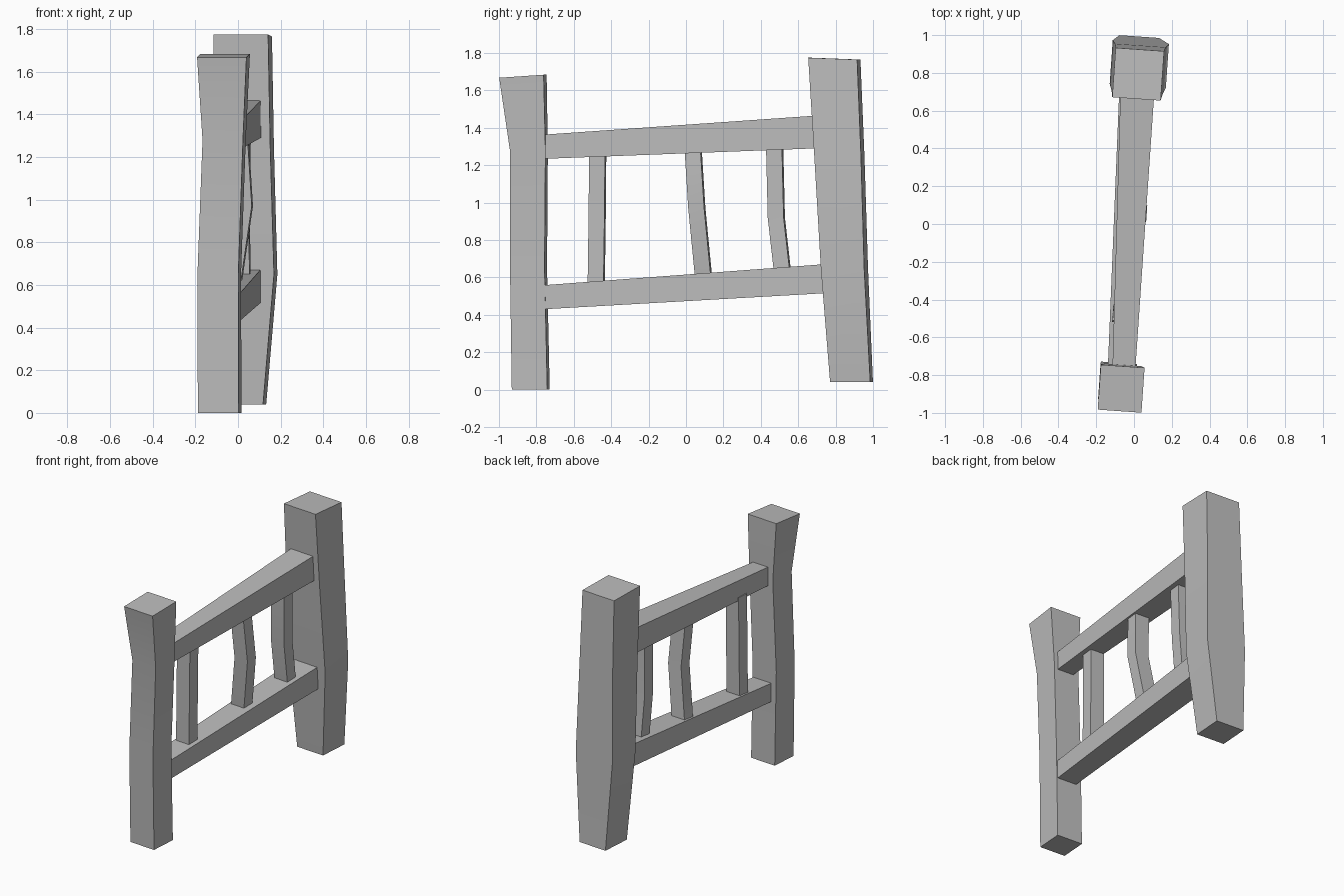
import bpy
import bmesh
from math import radians, cos, sin

if "Cube" in bpy.data.objects:
    bpy.data.objects.remove(bpy.data.objects["Cube"], do_unlink=True)

grey = bpy.data.materials.new("plain_grey")
grey.use_nodes = True
colour = (0.5, 0.5, 0.5, 1)
grey.diffuse_color = colour
grey.node_tree.nodes["Principled BSDF"].inputs["Base Color"].default_value = colour

YAW = radians(-4)
CORNERS = ((-1, -1), (1, -1), (1, 1), (-1, 1))


def upright_ring(x, y, z, width, depth, tilt=0):
    """Slightly turned rectangle lying flat; tilt raises its back edge."""
    ring = []
    for sx, sy in CORNERS:
        u, v = sx * width / 2, sy * depth / 2
        ring.append((x + u * cos(YAW) - v * sin(YAW),
                     y + u * sin(YAW) + v * cos(YAW), z + sy * tilt))
    return ring


def rail_ring(y, x0, x1, z0, z1):
    """Rectangle standing across the run of a rail."""
    return [(x0, y, z0), (x1, y, z0), (x1, y, z1), (x0, y, z1)]


def loft(name, rings):
    """Skin a run of four-cornered rings into a closed beam."""
    bm = bmesh.new()
    loops = [[bm.verts.new(p) for p in ring] for ring in rings]
    for a, b in zip(loops, loops[1:]):
        for i in range(4):
            j = (i + 1) % 4
            bm.faces.new((a[i], a[j], b[j], b[i]))
    bm.faces.new(loops[0])
    bm.faces.new(loops[-1])
    bmesh.ops.recalc_face_normals(bm, faces=bm.faces)
    mesh = bpy.data.meshes.new(name)
    bm.to_mesh(mesh)
    bm.free()
    mesh.materials.append(grey)
    obj = bpy.data.objects.new(name, mesh)
    bpy.context.collection.objects.link(obj)
    bpy.ops.object.select_all(action="DESELECT")
    obj.select_set(True)
    bpy.context.view_layer.objects.active = obj
    bpy.ops.object.shade_smooth_by_angle(angle=radians(30))
    return obj


# Crooked end posts
loft("front_post", [
    upright_ring(-0.086, -0.83, 0, 0.192, 0.19),
    upright_ring(-0.088, -0.842, 0.65, 0.192, 0.185),
    upright_ring(-0.065, -0.84, 1.28, 0.19, 0.19),
    upright_ring(-0.068, -0.872, 1.676, 0.232, 0.238, 0.008),
])
loft("rear_post", [
    upright_ring(0.02, 0.885, 0.04, 0.21, 0.215),
    upright_ring(0.028, 0.847, 0.65, 0.298, 0.232),
    upright_ring(0.025, 0.82, 1.25, 0.27, 0.25),
    upright_ring(0.022, 0.793, 1.77, 0.257, 0.262, -0.005),
])

# Tapered rails, ends sunk into the posts
loft("upper_rail", [
    rail_ring(-0.80, -0.115, 0.005, 1.233, 1.361),
    rail_ring(0.76, -0.07, 0.112, 1.293, 1.47),
])
loft("lower_rail", [
    rail_ring(-0.80, -0.14, 0.005, 0.428, 0.556),
    rail_ring(0.78, -0.075, 0.108, 0.518, 0.674),
])

# Bent balusters between the rails: x, y, z at bottom, bend and top
balusters = {
    "front_baluster": ((-0.06, -0.48, 0.56), (-0.06, -0.475, 0.92), (-0.058, -0.472, 1.27)),
    "middle_baluster": ((-0.04, 0.095, 0.59), (0.015, 0.058, 0.97), (-0.005, 0.038, 1.29)),
    "rear_baluster": ((0.005, 0.517, 0.62), (0.0, 0.483, 0.92), (0.005, 0.474, 1.30)),
}
for name, path in balusters.items():
    loft(name, [upright_ring(x, y, z, 0.105, 0.085) for x, y, z in path])
